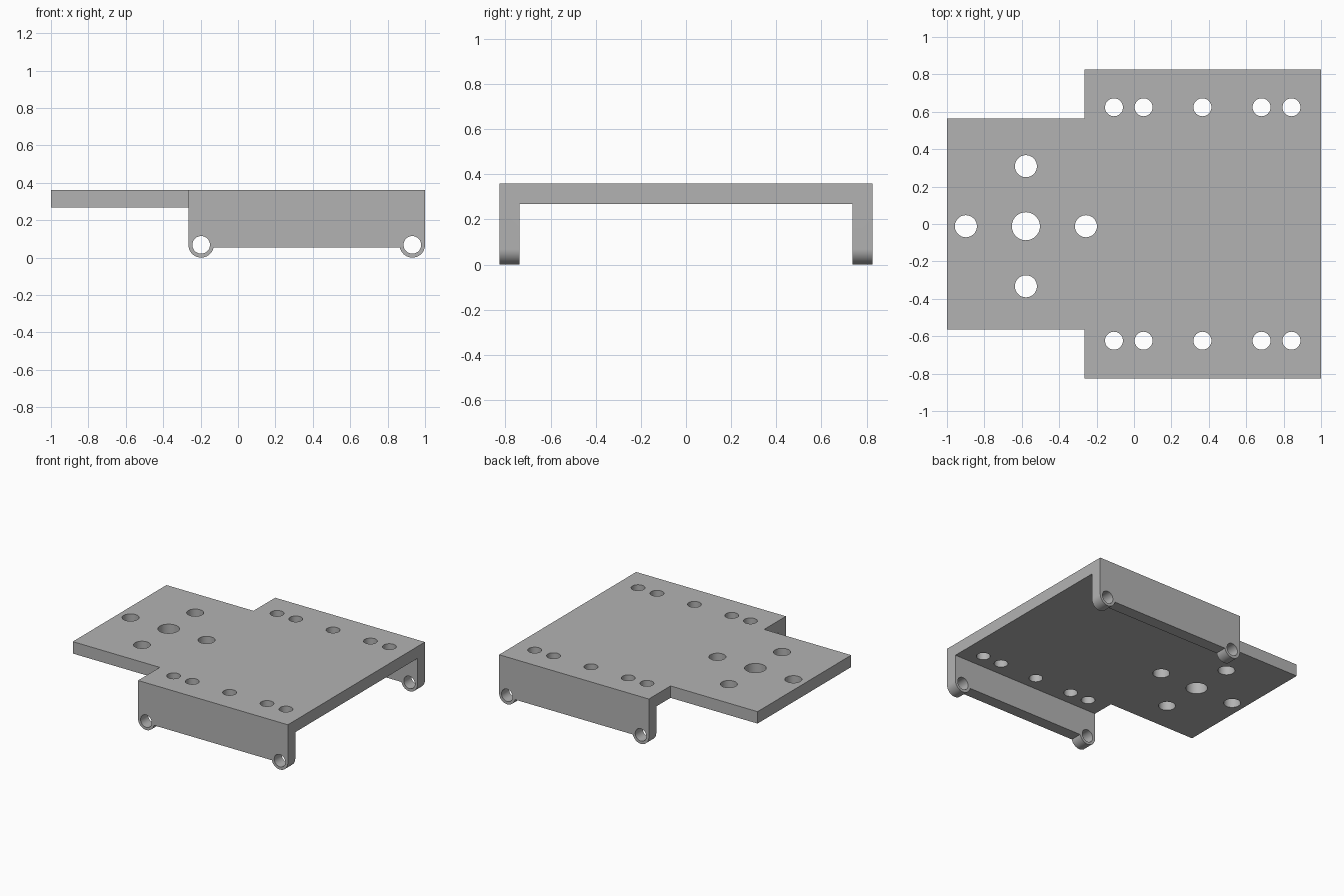
import bpy, bmesh, math
from mathutils import Matrix, Vector

if "Cube" in bpy.data.objects:
    bpy.data.objects.remove(bpy.data.objects["Cube"])

HALF_W, TONGUE_W, WALL = 0.827, 0.565, 0.09      # half widths and wall thickness
TOP, UNDER, WALL_BOTTOM = 0.36, 0.269, 0.053     # heights
STEP, LUG_R, PIN_R = -0.265, 0.068, 0.047        # step in plan, lug and pin hole radii
LUGS = (STEP + LUG_R, 1 - LUG_R)

grey = bpy.data.materials.new("grey metal")
grey.diffuse_color = (0.45, 0.45, 0.45, 1)
grey.use_nodes = True
grey.node_tree.nodes["Principled BSDF"].inputs["Base Color"].default_value = grey.diffuse_color


def add_object(name, bm):
    bmesh.ops.recalc_face_normals(bm, faces=bm.faces)
    mesh = bpy.data.meshes.new(name)
    bm.to_mesh(mesh)
    bm.free()
    mesh.materials.append(grey)
    obj = bpy.data.objects.new(name, mesh)
    bpy.context.collection.objects.link(obj)
    return obj


def add_box(bm, lo, hi):
    lo, hi = Vector(lo), Vector(hi)
    bmesh.ops.create_cube(bm, size=1, matrix=Matrix.Translation((lo + hi) / 2)
                          @ Matrix.Diagonal((*(hi - lo), 1)))


def add_cylinder(bm, centre, radius, depth, rotation=Matrix()):
    bmesh.ops.create_cone(bm, cap_ends=True, segments=48, radius1=radius, radius2=radius,
                          depth=depth, matrix=Matrix.Translation(centre) @ rotation)


def arc(cx, start, end, steps=24):
    angles = [math.radians(start + (end - start) * i / steps) for i in range(steps + 1)]
    return [(cx + LUG_R * math.cos(a), LUG_R + LUG_R * math.sin(a)) for a in angles]


# Side profile with a rounded lug at each lower corner, extruded across the width
dip = math.degrees(math.asin((LUG_R - WALL_BOTTOM) / LUG_R))
profile = [(-1, TOP), (-1, UNDER), (STEP, UNDER)]
profile += arc(LUGS[0], 180, 360 - dip) + arc(LUGS[1], 180 + dip, 360)
profile += [(1, TOP)]
bm = bmesh.new()
face = bm.faces.new([bm.verts.new((x, -HALF_W, z)) for x, z in profile])
side = bmesh.ops.extrude_face_region(bm, geom=[face])["geom"]
bmesh.ops.translate(bm, vec=(0, 2 * HALF_W, 0),
                    verts=[v for v in side if isinstance(v, bmesh.types.BMVert)])
bracket = add_object("mounting_bracket", bm)

# Channel between the side walls
bm = bmesh.new()
add_box(bm, (STEP - 0.1, WALL - HALF_W, -0.2), (1.2, HALF_W - WALL, UNDER))
channel = add_object("channel_cutter", bm)

# Notches beside the narrow tongue
bm = bmesh.new()
for s in (-1, 1):
    y = sorted((s * TONGUE_W, s * 1.2))
    add_box(bm, (-1.2, y[0], -0.2), (STEP, y[1], 0.6))
notches = add_object("notch_cutter", bm)

# Screw holes in the plate and pin holes through the lugs
bm = bmesh.new()
for x in (-0.107, 0.051, 0.366, 0.682, 0.842):
    for y in (-0.624, 0.624):
        add_cylinder(bm, (x, y, 0.32), 0.048, 0.3)
CX, CY = -0.578, -0.012
add_cylinder(bm, (CX, CY, 0.32), 0.075, 0.3)
for dx, dy in ((1, 0), (-1, 0), (0, 1), (0, -1)):
    add_cylinder(bm, (CX + 0.321 * dx, CY + 0.321 * dy, 0.32), 0.059, 0.3)
for x in LUGS:
    add_cylinder(bm, (x, 0, LUG_R), PIN_R, 2, Matrix.Rotation(math.pi / 2, 4, "X"))
holes = add_object("hole_cutter", bm)

# Cut the bracket, then remove the cutters
bpy.context.view_layer.objects.active = bracket
bracket.select_set(True)
for cutter in (channel, notches, holes):
    cutter.hide_render = True
    mod = bracket.modifiers.new(cutter.name, "BOOLEAN")
    mod.operation, mod.solver, mod.object = "DIFFERENCE", "EXACT", cutter
    bpy.ops.object.modifier_apply(modifier=mod.name)
    bpy.data.objects.remove(cutter)
bpy.ops.object.shade_smooth_by_angle(angle=math.radians(30))
